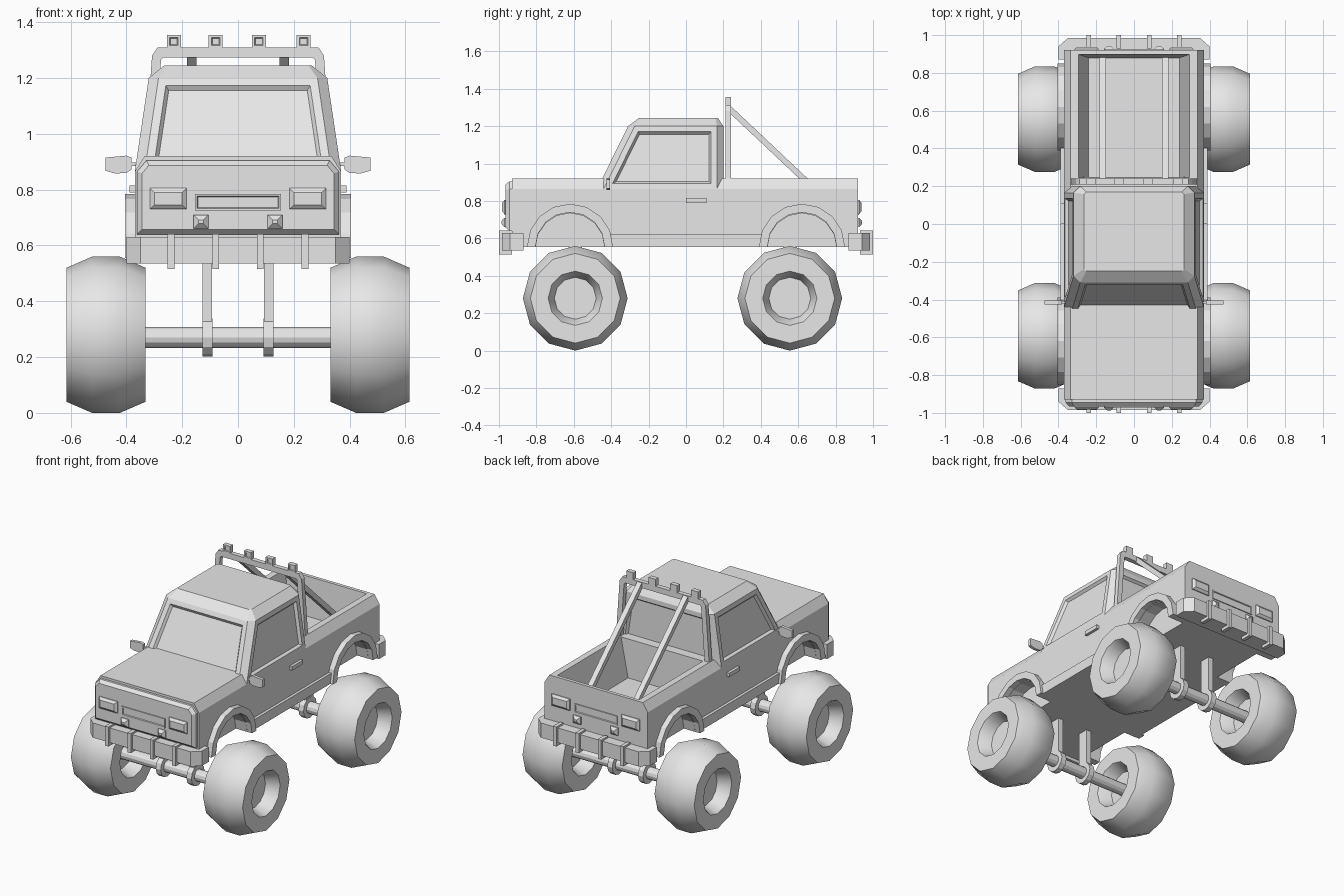
import bpy, bmesh
from math import sin, cos, pi, radians

old = bpy.data.objects.get("Cube")
if old:
    bpy.data.objects.remove(old, do_unlink=True)

grey = bpy.data.materials.new("plain_grey")
grey.use_nodes = True
grey.diffuse_color = (0.8, 0.8, 0.8, 1)
grey.node_tree.nodes["Principled BSDF"].inputs["Base Color"].default_value = (0.8, 0.8, 0.8, 1)


def finish(name, bm):
    bmesh.ops.recalc_face_normals(bm, faces=bm.faces)
    mesh = bpy.data.meshes.new(name)
    bm.to_mesh(mesh)
    bm.free()
    mesh.materials.append(grey)
    ob = bpy.data.objects.new(name, mesh)
    bpy.context.collection.objects.link(ob)
    return ob


def loft_bm(rings):
    """Skin a list of equal rings of points and cap both ends."""
    bm = bmesh.new()
    rows = [[bm.verts.new(p) for p in ring] for ring in rings]
    n = len(rows[0])
    for a, b in zip(rows, rows[1:]):
        for i in range(n):
            j = (i + 1) % n
            bm.faces.new((a[i], a[j], b[j], b[i]))
    bm.faces.new(rows[0])
    bm.faces.new(rows[-1])
    bmesh.ops.recalc_face_normals(bm, faces=bm.faces)
    return bm


def loft(name, rings):
    return finish(name, loft_bm(rings))


def box(name, x, y, z):
    return loft(name, [[(x[0], y[0], h), (x[1], y[0], h), (x[1], y[1], h), (x[0], y[1], h)] for h in z])


def mirrored(half):
    return half + [(-x, z) for x, z in reversed(half)]


def along_y(pts, y):
    return [(x, y, z) for x, z in pts]


def disc(x, r, cy, cz, n=12):
    return [(x, cy + r * sin(2 * pi * i / n), cz + r * cos(2 * pi * i / n)) for i in range(n)]


def plate(name, pts, y0, y1, steps):
    """Slab facing y1 whose front face is stepped by (inset, depth) pairs."""
    bm = loft_bm([along_y(pts, y0), along_y(pts, y1)])
    bm.faces.ensure_lookup_table()
    face = bm.faces[-1]
    for t, d in steps:
        bmesh.ops.inset_region(bm, faces=[face], thickness=t, depth=d, use_even_offset=True)
    return finish(name, bm)


def rect(x, z, w, h):
    return [(x - w / 2, z - h / 2), (x + w / 2, z - h / 2), (x + w / 2, z + h / 2), (x - w / 2, z + h / 2)]


def cut(target, cutter):
    mod = target.modifiers.new("cut", "BOOLEAN")
    mod.operation = "DIFFERENCE"
    mod.object = cutter
    bpy.context.view_layer.objects.active = target
    bpy.ops.object.modifier_apply(modifier=mod.name)
    bpy.data.objects.remove(cutter, do_unlink=True)


ARCH_Y = 0.62

# Lower body with load bed and wheel wells cut out
section = mirrored([(0.37, 0.555), (0.37, 0.865), (0.335, 0.92)])
body = loft("body", [along_y(section, -0.93), along_y(section, 0.92)])
cut(body, loft("bed_cutter", [
    [(-x, y0, z), (x, y0, z), (x, y1, z), (-x, y1, z)]
    for x, y0, y1, z in ((0.24, 0.25, 0.88, 0.67), (0.3, 0.245, 0.9, 0.95))]))
for s in (-1, 1):
    for e in (-1, 1):
        cut(body, loft("well_cutter", [disc(s * x, 0.185, e * ARCH_Y, 0.55, 16) for x in (0.29, 0.5)]))

# Cab with chamfered corners and recessed windows
cab_rings = []
for z, x, yf, yb, c in ((0.865, 0.37, -0.475, 0.2, 0.035),
                        (1.2, 0.32, -0.31, 0.2, 0.035),
                        (1.245, 0.265, -0.25, 0.17, 0.012)):
    half = [(x - c, yf), (x, yf + c), (x, yb - c), (x - c, yb)]
    cab_rings.append([(px, py, z) for px, py in mirrored(half)])
bm = loft_bm(cab_rings)
panes = [f for f in bm.faces if f.calc_area() > 0.15 and abs(f.normal.z) < 0.7]
for t, d in ((0.03, 0), (0.012, -0.016)):
    bmesh.ops.inset_individual(bm, faces=panes, thickness=t, depth=d, use_even_offset=True)
finish("cab", bm)

# Nose panel
nose = mirrored([(0.362, 0.64), (0.362, 0.865), (0.328, 0.905)])
plate("nose_panel", nose, -0.92, -0.945, [(0.018, 0.02)])

# Lamps, number plate, bumper and straps at both ends
for end, e, face in (("front", -1, 0.965), ("rear", 1, 0.92)):
    y0, y1 = e * (face - 0.01), e * (face + 0.006)
    for s in (-1, 1):
        plate(end + "_lamp", rect(s * 0.25, 0.768, 0.13, 0.075), y0, y1, [(0.015, 0.012)])
        plate(end + "_small_lamp", rect(s * 0.133, 0.685, 0.054, 0.05), y0, y1, [(0.018, 0.016)])
    plate(end + "_number_plate", rect(0, 0.755, 0.31, 0.06), y0, y1, [(0.008, 0), (0.004, -0.008)])
    outline = mirrored([(0.4, 0.87), (0.4, 0.94), (0.35, 0.985)])
    loft(end + "_bumper", [[(x, e * y, z) for x, y in outline] for z in (0.535, 0.63)])
    for x in (-0.24, -0.08, 0.08, 0.24):
        box(end + "_bumper_strap", (x - 0.012, x + 0.012), (e * 0.93, e), (0.515, 0.642))

# Arch flares, sills, handles and mirrors
for side, s in (("right", -1), ("left", 1)):
    for e in (-1, 1):
        arc = [pi * i / 8 for i in range(9)]
        ring = [(0.23 * cos(a), 0.23 * sin(a)) for a in arc] + [(0.185 * cos(a), 0.185 * sin(a)) for a in reversed(arc)]
        loft(side + "_arch_flare", [[(s * x, e * ARCH_Y + u, 0.555 + v) for u, v in ring] for x in (0.345, 0.405)])
    box(side + "_sill", (s * 0.36, s * 0.388), (-0.41, 0.41), (0.555, 0.62))
    box(side + "_door_handle", (s * 0.365, s * 0.388), (0, 0.11), (0.79, 0.815))
    box(side + "_mirror_arm", (s * 0.355, s * 0.4), (-0.422, -0.41), (0.885, 0.898))
    shape = [(0.382, 0.872), (0.382, 0.915), (0.4, 0.922), (0.475, 0.915), (0.475, 0.868), (0.44, 0.858), (0.4, 0.86)]
    loft(side + "_mirror", [[(s * x, y, z) for x, z in shape] for y in (-0.426, -0.406)])

# Roll bar, braces and roof lamps
bar = mirrored([(0.335, 0.9), (0.308, 1.28), (0.288, 1.31)])
inner = mirrored([(0.302, 0.9), (0.276, 1.265), (0.268, 1.273)])
bar = bar[:6] + inner[::-1]
loft("roll_bar", [along_y(bar, y) for y in (0.21, 0.24)])
for s in (-1, 1):
    loft("bar_brace", [
        [(s * 0.165 + dx, y + d, z + d) for dx, d in ((-0.017, -0.011), (0.017, -0.011), (0.017, 0.011), (-0.017, 0.011))]
        for y, z in ((0.23, 1.295), (0.888, 0.675))])
for x in (-0.23, -0.08, 0.075, 0.235):
    plate("roof_lamp", rect(x, 1.331, 0.05, 0.048), 0.24, 0.21, [(0.01, 0), (0.003, -0.006)])

# Wheels, axles and struts
half_tyre = [(0.05, 0.28), (0.142, 0.24), (0.142, 0.145), (0.13, 0.138), (0.06, 0.112)]
tyre = [(-x, r) for x, r in reversed(half_tyre)] + half_tyre
for end, cy in (("front", -0.592), ("rear", 0.555)):
    for s in (-1, 1):
        wheel = loft(end + "_wheel", [disc(s * 0.473 + x, r, cy, 0.28) for x, r in tyre])
        bpy.ops.object.select_all(action="DESELECT")
        wheel.select_set(True)
        bpy.context.view_layer.objects.active = wheel
        bpy.ops.object.shade_smooth_by_angle(angle=radians(35))
        x = s * 0.11
        box(end + "_strut", (x - 0.017, x + 0.017), (cy - 0.035, cy + 0.035), (0.28, 0.57))
        loft(end + "_axle_collar", [disc(x + d, 0.068, cy, 0.27) for d in (-0.018, 0.018)])
    loft(end + "_axle", [disc(x, 0.037, cy, 0.27) for x in (-0.42, 0.42)])
